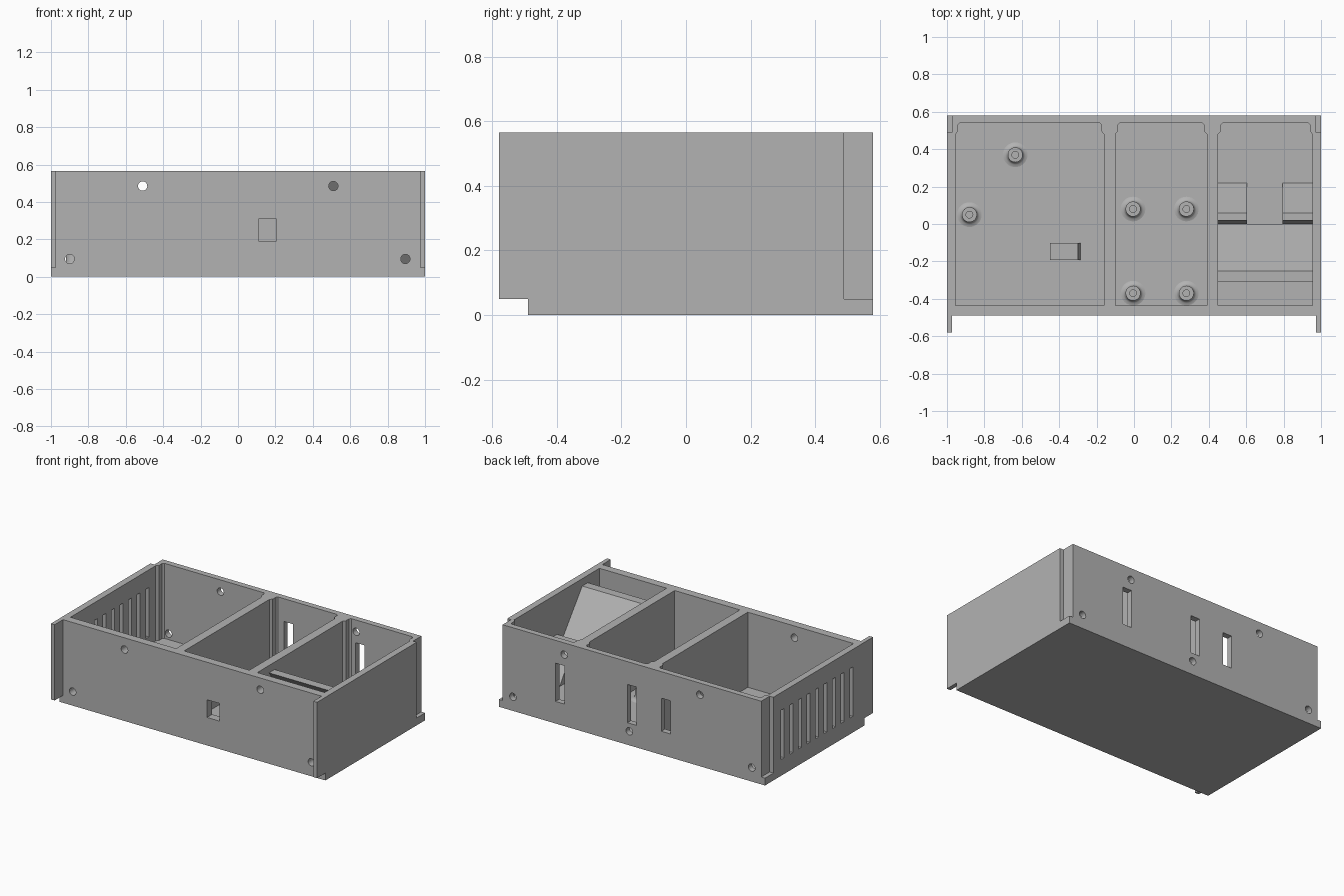
import bpy, bmesh, math
from mathutils import Vector

if "Cube" in bpy.data.objects:
    bpy.data.objects.remove(bpy.data.objects["Cube"])

GREY = bpy.data.materials.new("light_grey")
GREY.diffuse_color = (0.45, 0.45, 0.45, 1)
GREY.use_nodes = True
GREY.node_tree.nodes["Principled BSDF"].inputs["Base Color"].default_value = GREY.diffuse_color
TOP, FLOOR = 0.565, 0.055


def prism(bm, pts, vec):
    """Extrude a closed 3D outline along vec into a solid."""
    a = [bm.verts.new(p) for p in pts]
    b = [bm.verts.new(Vector(p) + Vector(vec)) for p in pts]
    n = len(a)
    faces = [bm.faces.new(a), bm.faces.new(b)]
    faces += [bm.faces.new((a[i], a[(i + 1) % n], b[(i + 1) % n], b[i])) for i in range(n)]
    bmesh.ops.recalc_face_normals(bm, faces=faces)


def box(bm, x0, x1, y0, y1, z0, z1):
    prism(bm, [(x0, y0, z0), (x1, y0, z0), (x1, y1, z0), (x0, y1, z0)], (0, 0, z1 - z0))


def hole(bm, x, z, y0, y1, r=0.025, n=24):
    ring = [(x + r * math.cos(2 * math.pi * i / n), y0, z + r * math.sin(2 * math.pi * i / n))
            for i in range(n)]
    prism(bm, ring, (0, y1 - y0, 0))


def make(name, bm, helper=False):
    me = bpy.data.meshes.new(name)
    bm.to_mesh(me)
    bm.free()
    me.materials.append(GREY)
    ob = bpy.data.objects.new(name, me)
    bpy.context.collection.objects.link(ob)
    if helper:
        ob.hide_render = True
        ob.hide_viewport = True
        ob.display_type = 'WIRE'
    return ob


# Case block
bm = bmesh.new()
box(bm, -1, 1, -0.58, 0.58, 0, TOP)
case = make("case", bm)

# Front recess that leaves the side flaps, and back corner notches
bm = bmesh.new()
tee = [(-1.1, -0.1), (1.1, -0.1), (1.1, 0.05), (0.972, 0.05),
       (0.972, 0.7), (-0.972, 0.7), (-0.972, 0.05), (-1.1, 0.05)]
prism(bm, [(x, -0.7, z) for x, z in tee], (0, 0.21, 0))
for s in (-1, 1):
    x0, x1 = sorted((s * 0.972, s * 1.1))
    box(bm, x0, x1, 0.49, 0.7, 0.05, 0.7)
outer = make("outline_cutter", bm, True)

# Three compartments with thickened back corners
bm = bmesh.new()
for x0, x1 in ((-0.955, -0.16), (-0.10, 0.39), (0.45, 0.955)):
    outline = [(x0, -0.435), (x1, -0.435), (x1, 0.48), (x1 - 0.014, 0.495), (x1 - 0.014, 0.53),
               (x1 - 0.024, 0.54), (x0 + 0.024, 0.54), (x0 + 0.014, 0.53), (x0 + 0.014, 0.495),
               (x0, 0.48)]
    prism(bm, [(x, y, FLOOR) for x, y in outline], (0, 0, 0.7))
rooms = make("compartment_cutter", bm, True)

# Screw holes, port windows and vent slots
bm = bmesh.new()
for x, z in ((-0.51, 0.485), (0.51, 0.485), (-0.9, 0.095), (0.895, 0.095)):
    hole(bm, x, z, -0.55, -0.40)
    hole(bm, x, z, 0.50, 0.65)
hole(bm, 0.02, 0.095, 0.50, 0.65)
box(bm, 0.11, 0.205, -0.55, -0.40, 0.19, 0.31)
for x, z0, z1 in ((0.54, 0.15, 0.41), (0.0, 0.15, 0.41), (-0.255, 0.16, 0.385)):
    box(bm, x - 0.034, x + 0.034, 0.50, 0.65, z0, z1)
for i in range(9):
    y = 0.39 - 0.092 * i
    box(bm, -1.1, -0.92, y - 0.016, y + 0.016, 0.11, 0.445)
openings = make("opening_cutter", bm, True)

for cutter in (outer, rooms, openings):
    mod = case.modifiers.new(cutter.name, 'BOOLEAN')
    mod.operation = 'DIFFERENCE'
    mod.solver = 'EXACT'
    mod.object = cutter

# Slanted panel in the right compartment
bm = bmesh.new()
panel = [(-0.31, 0.515), (-0.25, 0.515), (0.0, 0.19), (0.0, 0.112)]
prism(bm, [(0.449, y, z) for y, z in panel], (0.507, 0, 0))
make("slanted_panel", bm)

# Two feet that carry the panel, each with a stop lip
bm = bmesh.new()
foot = [(0.0, 0.112), (0.0, 0.19), (0.02, 0.29), (0.06, 0.29), (0.22, FLOOR), (0.045, FLOOR)]
for x0, x1 in ((0.449, 0.605), (0.795, 0.956)):
    prism(bm, [(x0, y, z) for y, z in foot], (x1 - x0, 0, 0))
make("panel_feet", bm)

# Small retaining block with a steep end
bm = bmesh.new()
end = [(-0.45, FLOOR), (-0.45, 0.13), (-0.30, 0.13), (-0.285, FLOOR)]
prism(bm, [(x, -0.192, z) for x, z in end], (0, 0.09, 0))
make("retaining_block", bm)

# Board standoffs: flared base and a blind screw hole
PROFILE = [(0.066, FLOOR), (0.052, 0.059), (0.044, 0.067), (0.04, 0.08), (0.04, 0.14),
           (0.018, 0.14), (0.018, 0.07), (0.0, 0.07)]
SIDES = 32
for k, (cx, cy) in enumerate([(-0.635, 0.37), (-0.88, 0.05), (-0.005, 0.08), (0.28, 0.08),
                              (-0.005, -0.37), (0.28, -0.37)]):
    bm = bmesh.new()
    verts = [bm.verts.new((cx + r, cy, z)) for r, z in PROFILE]
    edges = [bm.edges.new(p) for p in zip(verts, verts[1:])]
    bmesh.ops.spin(bm, geom=verts + edges, cent=(cx, cy, 0), axis=(0, 0, 1),
                   angle=2 * math.pi, steps=SIDES, use_duplicate=False)
    bmesh.ops.remove_doubles(bm, verts=bm.verts, dist=0.0005)
    bmesh.ops.recalc_face_normals(bm, faces=bm.faces)
    # Open bottoms can confuse the recalculation, so the top ring must face up
    bm.normal_update()
    top = [f for f in bm.faces if f.calc_center_median().z > 0.139]
    if top and top[0].normal.z < 0:
        bmesh.ops.reverse_faces(bm, faces=bm.faces)
    ob = make(f"standoff_{k + 1}", bm)
    bpy.ops.object.select_all(action='DESELECT')
    ob.select_set(True)
    bpy.context.view_layer.objects.active = ob
    bpy.ops.object.shade_smooth_by_angle(angle=math.radians(40))
